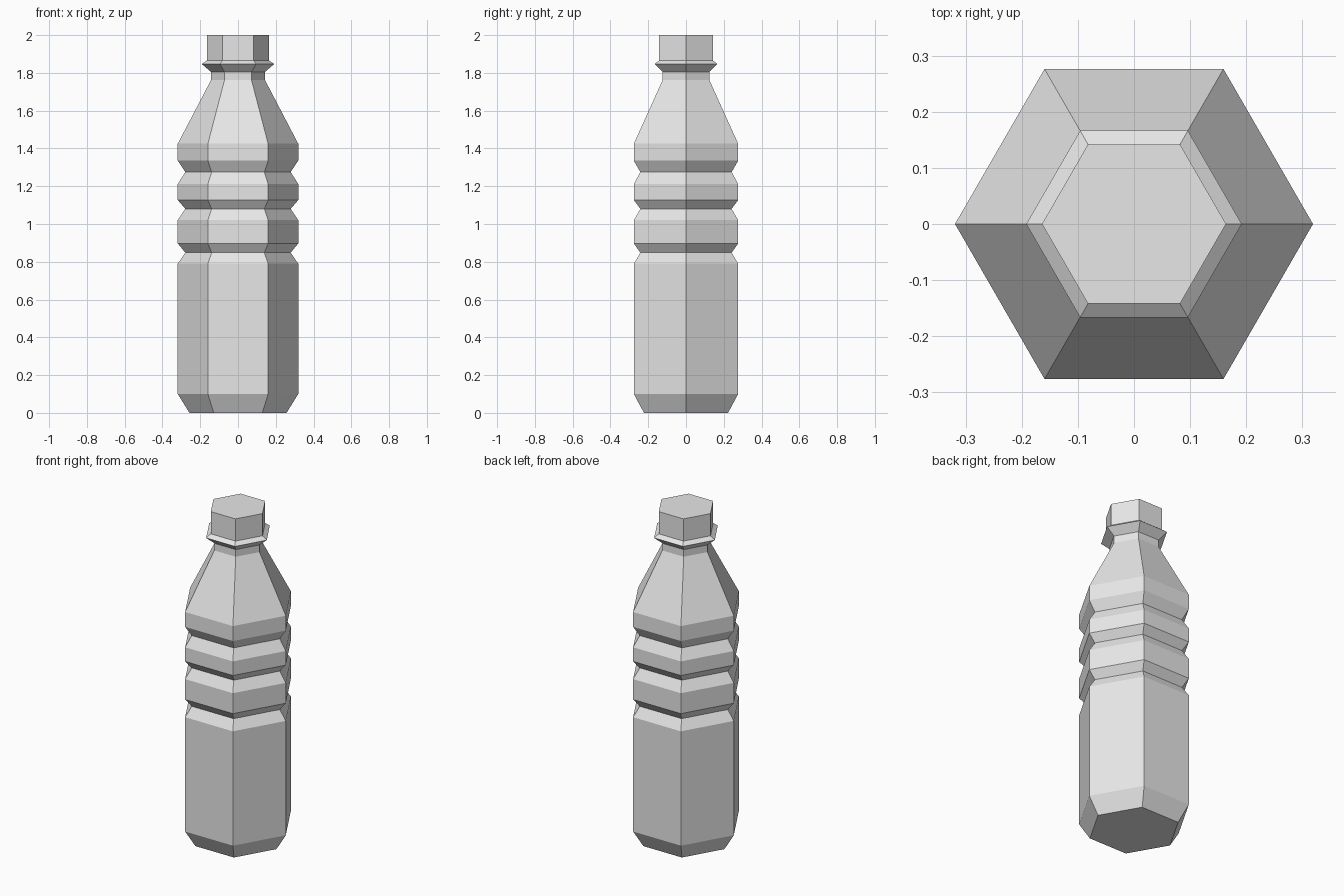
import bpy, bmesh
from math import cos, sin, pi

SIDES = 6

cube = bpy.data.objects.get("Cube")
if cube:
    bpy.data.objects.remove(cube, do_unlink=True)

grey = bpy.data.materials.new("light_grey")
grey.use_nodes = True
colour = (0.8, 0.8, 0.8, 1)
grey.diffuse_color = colour
grey.node_tree.nodes["Principled BSDF"].inputs["Base Color"].default_value = colour


def lathe(name, profile):
    """Closed six-sided solid from (radius, height) pairs, bottom to top."""
    bm = bmesh.new()
    rings = [[bm.verts.new((r * cos(2 * pi * i / SIDES), r * sin(2 * pi * i / SIDES), z))
              for i in range(SIDES)] for r, z in profile]
    for low, high in zip(rings, rings[1:]):
        for i in range(SIDES):
            j = (i + 1) % SIDES
            bm.faces.new((low[i], low[j], high[j], high[i]))
    bm.faces.new(rings[0][::-1])
    bm.faces.new(rings[-1])
    mesh = bpy.data.meshes.new(name)
    bm.to_mesh(mesh)
    bm.free()
    mesh.materials.append(grey)
    obj = bpy.data.objects.new(name, mesh)
    bpy.context.collection.objects.link(obj)
    return obj


WIDE, GROOVE, NECK, CAP = 0.319, 0.279, 0.143, 0.164

# Bottle: bevelled base, three grip grooves, sloping shoulder, neck
profile = [(0.257, 0), (WIDE, 0.10)]
for bottom, middle, top in ((0.79, 0.848, 0.897), (1.02, 1.08, 1.127), (1.212, 1.275, 1.335)):
    profile += [(WIDE, bottom), (GROOVE, middle), (WIDE, top)]
profile += [(WIDE, 1.425), (NECK, 1.762), (NECK, 1.805)]
# Flared collar under the cap
profile += [(0.192, 1.847), (CAP, 1.866)]
lathe("bottle_body", profile)

# Screw cap
lathe("bottle_cap", [(CAP, 1.866), (CAP, 2.0)])
